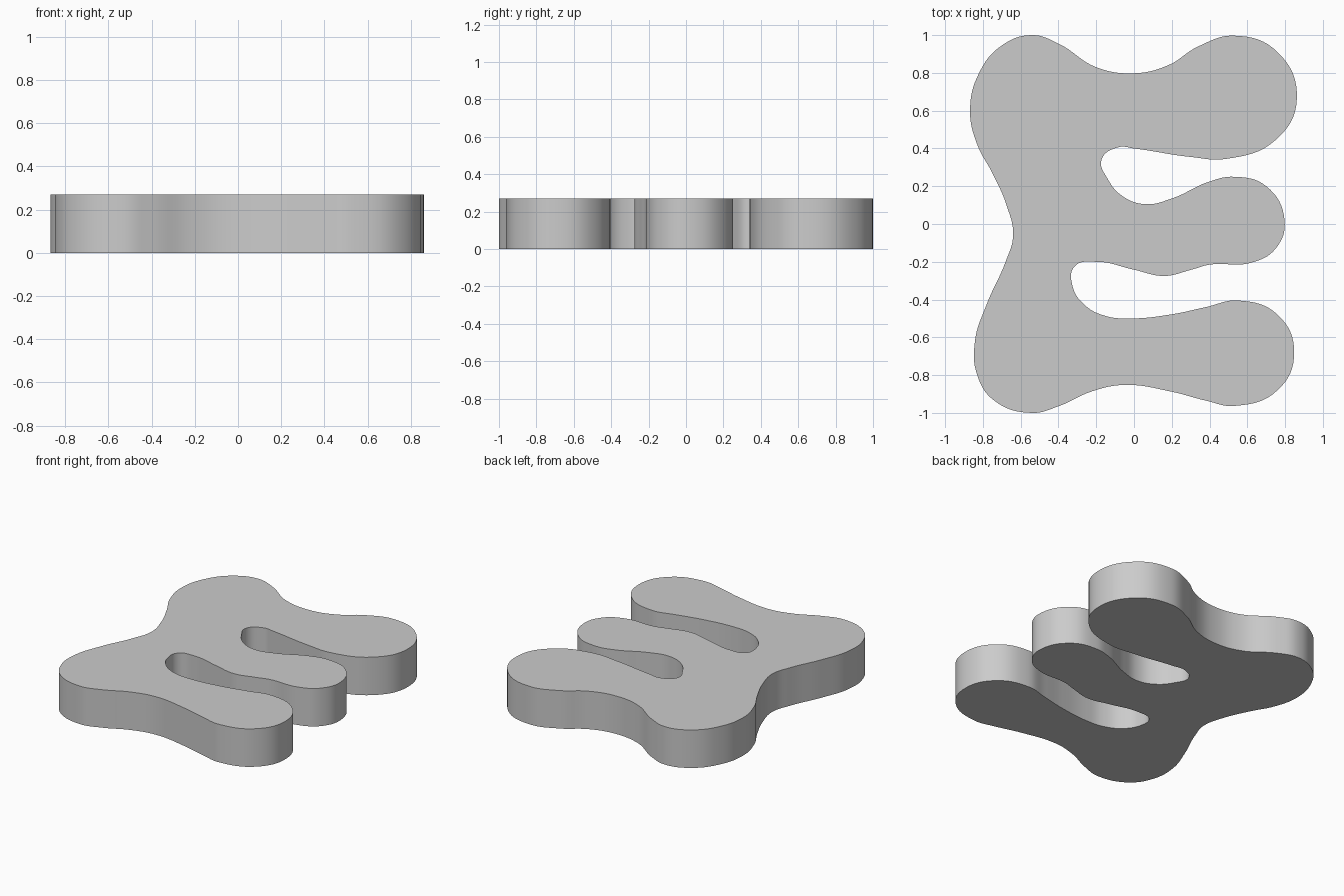
import bpy
from math import radians

if "Cube" in bpy.data.objects:
    bpy.data.objects.remove(bpy.data.objects["Cube"])

HEIGHT = 0.27

# Outline anchors, clockwise from the top-left lobe
outline = [
    # back edge and upper arm
    (-.54, 1.0), (-.40, .955), (-.20, .83), (0, .798), (.18, .84), (.34, .94),
    (.53, .997), (.76, .91), (.862, .66), (.75, .445), (.49, .345), (.30, .355),
    # upper slot
    (0, .40), (-.08, .407), (-.172, .34), (-.14, .24), (-.06, .147), (.06, .105),
    # middle arm
    (.20, .135), (.40, .225), (.53, .25), (.70, .20), (.797, .02), (.75, -.13),
    (.62, -.205), (.40, -.215), (.30, -.243), (.16, -.275), (0, -.242),
    # lower slot
    (-.20, -.20), (-.315, -.225), (-.325, -.33), (-.26, -.43), (-.15, -.487),
    (-.02, -.50), (.20, -.478), (.38, -.44),
    # lower arm and front edge
    (.55, -.405), (.76, -.48), (.848, -.68), (.76, -.88), (.53, -.963),
    (.38, -.935), (.20, -.888), (-.05, -.852), (-.22, -.885), (-.40, -.965),
    # bottom-left lobe and spine
    (-.54, -1.0), (-.74, -.935), (-.83, -.80), (-.842, -.62), (-.78, -.425),
    (-.68, -.20), (-.64, -.06), (-.675, .10), (-.75, .27), (-.83, .42),
    (-.868, .60), (-.82, .80), (-.70, .945),
]

# Smooth closed profile, filled and extruded
curve = bpy.data.curves.new("wavy_plate", 'CURVE')
curve.dimensions = '2D'
curve.fill_mode = 'BOTH'
curve.resolution_u = 8
curve.extrude = HEIGHT / 2
spline = curve.splines.new('BEZIER')
spline.bezier_points.add(len(outline) - 1)
spline.use_cyclic_u = True
for point, (x, y) in zip(spline.bezier_points, outline):
    point.co = (x, y, 0)
    point.handle_left_type = point.handle_right_type = 'AUTO'

plate = bpy.data.objects.new("wavy_plate", curve)
plate.location.z = HEIGHT / 2
bpy.context.collection.objects.link(plate)
bpy.context.view_layer.objects.active = plate
plate.select_set(True)

# Turn into a closed mesh with smooth walls and crisp rims
bpy.ops.object.convert(target='MESH')
bpy.ops.object.mode_set(mode='EDIT')
bpy.ops.mesh.select_all(action='SELECT')
bpy.ops.mesh.remove_doubles(threshold=0.0005)
bpy.ops.mesh.normals_make_consistent(inside=False)
bpy.ops.object.mode_set(mode='OBJECT')
bpy.ops.object.shade_smooth_by_angle(angle=radians(35))
